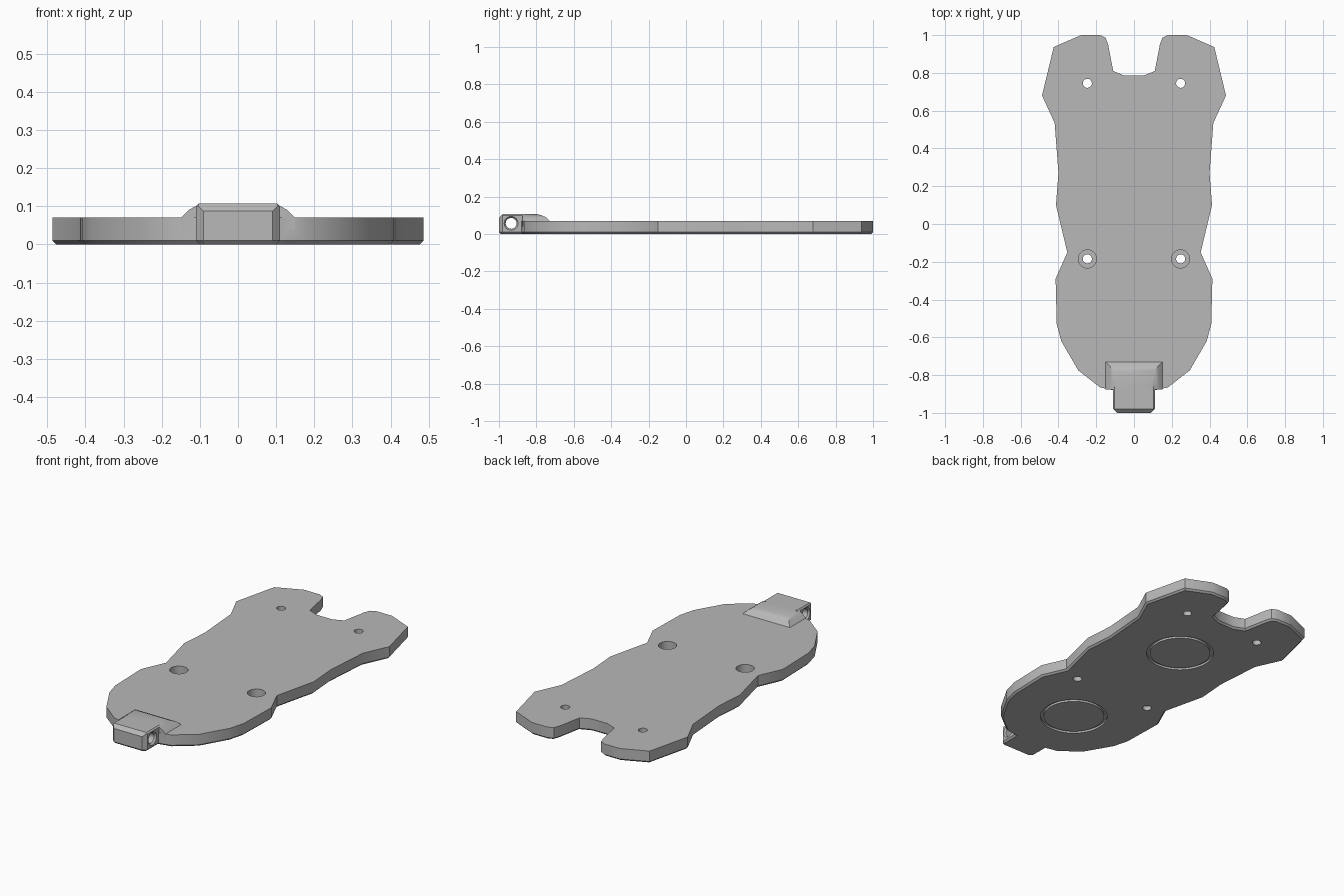
import bpy, bmesh, math
from mathutils import Matrix, Vector

cube = bpy.data.objects.get("Cube")
if cube:
    bpy.data.objects.remove(cube, do_unlink=True)

grey = bpy.data.materials.new("plain grey")
grey.use_nodes = True
colour = (0.48, 0.48, 0.48, 1)
grey.diffuse_color = colour
grey.node_tree.nodes["Principled BSDF"].inputs["Base Color"].default_value = colour

PLATE_TOP, TAB_TOP = 0.07, 0.107


def make_object(name, bm):
    bmesh.ops.recalc_face_normals(bm, faces=bm.faces[:])
    mesh = bpy.data.meshes.new(name)
    bm.to_mesh(mesh)
    bm.free()
    mesh.materials.append(grey)
    obj = bpy.data.objects.new(name, mesh)
    bpy.context.collection.objects.link(obj)
    return obj


def lathe(name, profile, location, sideways=False, steps=32):
    """Spin a closed (radius, height) profile into a solid."""
    bm = bmesh.new()
    verts = [bm.verts.new((r, 0, z)) for r, z in profile]
    edges = [bm.edges.new((verts[i - 1], verts[i])) for i in range(len(verts))
             if profile[i - 1][0] + profile[i][0] > 0]
    bmesh.ops.spin(bm, geom=verts + edges, cent=(0, 0, 0), axis=(0, 0, 1),
                   angle=math.tau, steps=steps)
    bmesh.ops.remove_doubles(bm, verts=bm.verts[:], dist=0.0005)
    if sideways:
        bm.transform(Matrix.Rotation(math.pi / 2, 4, 'Y'))
    bm.transform(Matrix.Translation(location))
    return make_object(name, bm)


def combine(target, other, operation):
    mod = target.modifiers.new(operation.lower(), 'BOOLEAN')
    mod.operation = operation
    mod.solver = 'EXACT'
    mod.object = other
    bpy.context.view_layer.objects.active = target
    bpy.ops.object.modifier_apply(modifier=mod.name)
    bpy.data.objects.remove(other, do_unlink=True)


# Base plate: mirrored outline with a chamfer around the underside
half = [(0.05, 0.785), (0.11, 0.81), (0.137, 0.95), (0.15, 0.985), (0.18, 1),
        (0.28, 1), (0.425, 0.937), (0.487, 0.68), (0.42, 0.535), (0.4, 0.27),
        (0.413, 0.1), (0.353, -0.15), (0.415, -0.29), (0.409, -0.53),
        (0.385, -0.62), (0.295, -0.775), (0.18, -0.865), (0.11, -0.88)]
outline = half + [(-x, y) for x, y in reversed(half)]
bm = bmesh.new()
bottom = bm.faces.new([bm.verts.new((x, y, 0)) for x, y in outline])
extruded = bmesh.ops.extrude_face_region(bm, geom=[bottom], use_keep_orig=True)
for v in extruded["geom"]:
    if isinstance(v, bmesh.types.BMVert):
        v.co.z = PLATE_TOP
bmesh.ops.bevel(bm, geom=list(bottom.edges), offset=0.01, segments=1, affect='EDGES')
plate = make_object("base_plate", bm)

# Raised crown where the tab runs onto the plate
bm = bmesh.new()
rings = []
for x, back, z in [(0.15, -0.73, 0.04), (0.15, -0.73, PLATE_TOP), (0.13, -0.75, 0.09),
                   (0.11, -0.775, 0.101), (0.09, -0.8, TAB_TOP)]:
    rings.append([bm.verts.new(p) for p in
                  [(-x, -0.875, z), (x, -0.875, z), (x, back, z), (-x, back, z)]])
bm.faces.new(rings[0])
bm.faces.new(rings[-1])
for low, high in zip(rings, rings[1:]):
    for i in range(4):
        bm.faces.new((low[i - 1], low[i], high[i], high[i - 1]))
combine(plate, make_object("crown", bm), 'UNION')

# End tab: block with chamfered front and lower edges
bm = bmesh.new()
bmesh.ops.create_cube(bm, size=1)
bm.transform(Matrix.Translation((0, -0.93, TAB_TOP / 2)) @ Matrix.Diagonal((0.22, 0.14, TAB_TOP, 1)))


def middle(edge):
    return (edge.verts[0].co + edge.verts[1].co) / 2


front = [e for e in bm.edges if middle(e).y < -0.99 and middle(e).z > 0.01]
bmesh.ops.bevel(bm, geom=front, offset=0.02, segments=1, affect='EDGES')
lower = [e for e in bm.edges if middle(e).z < 0.001 and middle(e).y < -0.87]
bmesh.ops.bevel(bm, geom=lower, offset=0.01, segments=1, affect='EDGES')
upper = [e for e in bm.edges if middle(e).z > TAB_TOP - 0.001
         and abs(middle(e).x) > 0.1 and middle(e).y > -0.97]
bmesh.ops.bevel(bm, geom=upper, offset=0.007, segments=1, affect='EDGES')
combine(plate, make_object("end_tab", bm), 'UNION')

# Cross hole through the tab, flared at both mouths
flare = [(0, -0.12), (0.045, -0.12), (0.029, -0.1), (0.029, 0.1), (0.045, 0.12), (0, 0.12)]
combine(plate, lathe("cross_hole", flare, Vector((0, -0.935, 0.057)), True), 'DIFFERENCE')

# Screw holes: plain at the back, counterbored in the middle
plain = [(0, -0.1), (0.024, -0.1), (0.024, 0.2), (0, 0.2)]
bored = [(0, -0.1), (0.024, -0.1), (0.024, 0.025), (0.048, 0.025), (0.048, 0.2), (0, 0.2)]
for side in (-1, 1):
    for profile, y in ((plain, 0.745), (bored, -0.185)):
        combine(plate, lathe("screw_hole", profile, Vector((0.247 * side, y, 0))), 'DIFFERENCE')

# Ring grooves on the underside
groove = [(0.164, -0.02), (0.182, -0.02), (0.182, 0.012), (0.164, 0.012)]
for y in (0.39, -0.51):
    combine(plate, lathe("ring_groove", groove, Vector((0, y, 0)), steps=64), 'DIFFERENCE')

# Smooth shading with sharp creases kept
bpy.ops.object.select_all(action='DESELECT')
plate.select_set(True)
bpy.context.view_layer.objects.active = plate
bpy.ops.object.shade_smooth_by_angle(angle=math.radians(30))
